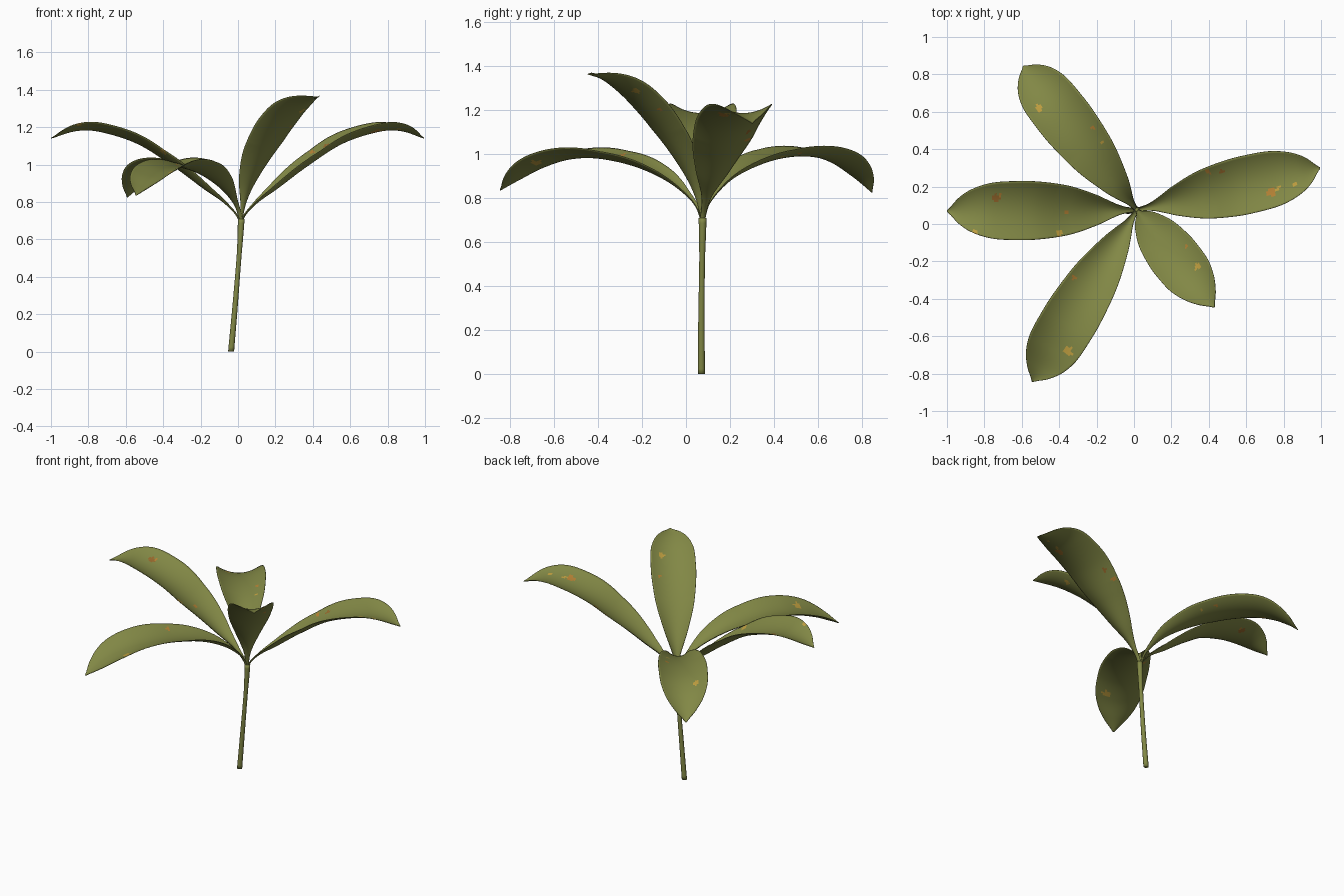
import bpy, bmesh, math, random
from mathutils import Vector

if "Cube" in bpy.data.objects:
    bpy.data.objects.remove(bpy.data.objects["Cube"])

random.seed(4)


def material(name, rgb):
    m = bpy.data.materials.new(name)
    m.diffuse_color = (*rgb, 1)
    m.use_nodes = True
    m.node_tree.nodes["Principled BSDF"].inputs["Base Color"].default_value = m.diffuse_color
    return m


GREEN = material("olive_green", (0.222, 0.245, 0.060))
GOLD = material("gold_spot", (0.52, 0.34, 0.05))
ORANGE = material("orange_spot", (0.46, 0.22, 0.035))
BROWN = material("brown_spot", (0.31, 0.14, 0.025))
CROWN = Vector((0.015, 0.075, 0))      # where the leaves leave the stem


def spline(pts, per=24):
    """Catmull-Rom curve through points."""
    p = [Vector(q) for q in pts]
    p = [2 * p[0] - p[1]] + p + [2 * p[-1] - p[-2]]
    out = []
    for i in range(1, len(p) - 2):
        a, b, c, d = p[i - 1:i + 3]
        for k in range(per):
            t = k / per
            out.append(0.5 * (2 * b + (c - a) * t + (2 * a - 5 * b + 4 * c - d) * t * t
                              + (3 * b - a - 3 * c + d) * t ** 3))
    return out + [p[-2]]


def resample(pts, n):
    """Even spacing along the length."""
    acc = [0]
    for a, b in zip(pts, pts[1:]):
        acc.append(acc[-1] + (b - a).length)
    out, j = [], 0
    for i in range(n + 1):
        s = acc[-1] * i / n
        while j < len(pts) - 2 and acc[j + 1] < s:
            j += 1
        out.append(pts[j].lerp(pts[j + 1], (s - acc[j]) / (acc[j + 1] - acc[j])))
    return out


def finish(name, bm, mats):
    bmesh.ops.recalc_face_normals(bm, faces=bm.faces)
    me = bpy.data.meshes.new(name)
    bm.to_mesh(me)
    bm.free()
    for m in mats:
        me.materials.append(m)
    for f in me.polygons:
        f.use_smooth = True
    ob = bpy.data.objects.new(name, me)
    bpy.context.collection.objects.link(ob)
    return ob


# half width along the leaf, as a fraction of the widest
OUTLINE = [(0, .07), (.1, .085), (.16, .16), (.22, .31), (.3, .52), (.45, .83), (.6, .98), (.7, 1.0),
           (.8, .95), (.88, .74), (.94, .44), (.98, .15), (1, .02)]
SHAPE = spline([(a, b, 0) for a, b in OUTLINE])


def half_width(t):
    for a, b in zip(SHAPE, SHAPE[1:]):
        if t <= b.x:
            return a.y + (b.y - a.y) * (t - a.x) / (b.x - a.x)
    return SHAPE[-1].y


def leaf(name, tip, profile, width, spots, rows=100, cols=26):
    """Channelled leaf: profile is (distance out, height) of the midrib."""
    heading = Vector((tip[0], tip[1], 0)) - CROWN
    heading.normalize()
    side = Vector((-heading.y, heading.x, 0))
    mid = resample(spline([CROWN + heading * r + Vector((0, 0, z)) for r, z in profile]), rows)
    bm = bmesh.new()
    grid = []
    for i, c in enumerate(mid):
        tan = (mid[min(i + 1, rows)] - mid[max(i - 1, 0)]).normalized()
        up = tan.cross(side)
        t = i / rows
        w = half_width(t) * width
        curl = 0.31 + 0.35 * max(0, 1 - t / 0.5)
        grid.append([bm.verts.new(c + side * w * u + up * w * curl * u * u)
                     for u in (2 * j / cols - 1 for j in range(cols + 1))])
    for i in range(rows):
        for j in range(cols):
            f = bm.faces.new((grid[i][j], grid[i + 1][j], grid[i + 1][j + 1], grid[i][j + 1]))
            p = f.calc_center_median()
            # ragged blemishes around given plan positions
            for x, y, rad, mat in spots:
                if math.hypot(p.x - x, p.y - y) < rad * random.uniform(0.6, 1.1):
                    f.material_index = mat
    ob = finish(name, bm, (GREEN, GOLD, ORANGE, BROWN))
    mod = ob.modifiers.new("thickness", "SOLIDIFY")
    mod.thickness = 0.003
    mod.offset = 0


# five leaves around the crown
leaf("right_leaf", (0.995, 0.30),
     [(0, .64), (.02, .72), (.09, .795), (.2, .872), (.36, .99), (.55, 1.11), (.75, 1.175), (.88, 1.18), (1.005, 1.14)],
     .155, [(.74, .17, .028, 2), (.77, .19, .016, 1), (.86, .21, .016, 1), (.40, .28, .018, 2), (.47, .28, .015, 3)])
leaf("left_leaf", (-1.0, 0.07),
     [(0, .64), (.02, .72), (.09, .795), (.2, .872), (.36, .99), (.55, 1.11), (.75, 1.175), (.88, 1.18), (1.015, 1.14)],
     .157, [(-.74, .14, .026, 3), (-.72, .15, .014, 2), (-.40, -.05, .022, 1), (-.36, .06, .012, 2), (-.85, -.04, .015, 1)])
leaf("back_leaf", (-0.592, 0.845),
     [(0, .64), (.015, .72), (.05, .79), (.16, .885), (.33, .955), (.5, .987), (.67, .985), (.8, .95), (.91, .885), (.98, .825)],
     .148, [(-.51, .62, .024, 1), (-.22, .52, .012, 2), (-.17, .44, .012, 1)])
leaf("front_leaf", (-0.545, -0.845),
     [(0, .64), (.015, .72), (.06, .79), (.18, .875), (.35, .943), (.55, .98), (.72, .975), (.87, .935), (.99, .88), (1.075, .835)],
     .150, [(-.35, -.68, .024, 1), (-.32, -.29, .014, 2)])
leaf("upright_leaf", (0.43, -0.445),
     [(0, .64), (.015, .74), (.06, .86), (.145, .99), (.25, 1.115), (.37, 1.225), (.48, 1.30), (.57, 1.34), (.665, 1.362)],
     .137, [(.34, -.23, .020, 1), (.28, -.12, .01, 2)])

# stem: gently leaning tube, swelling slightly at the crown
path = resample(spline([(-.037, .07, 0), (-.015, .07, .25), (.005, .073, .5), (.014, .075, .64), (.017, .075, .71)]), 30)
bm = bmesh.new()
rings = []
for i, c in enumerate(path):
    t = i / 30
    r = 0.016 - 0.003 * min(t / .6, 1) + 0.005 * max(0, (t - .75) / .25)
    rings.append([bm.verts.new(c + Vector((r * math.cos(a), r * math.sin(a), 0)))
                  for a in (2 * math.pi * k / 16 for k in range(16))])
for a, b in zip(rings, rings[1:]):
    for k in range(16):
        bm.faces.new((a[k], a[(k + 1) % 16], b[(k + 1) % 16], b[k]))
bm.faces.new(rings[0])
bm.faces.new(rings[-1])
finish("stem", bm, (GREEN,))
